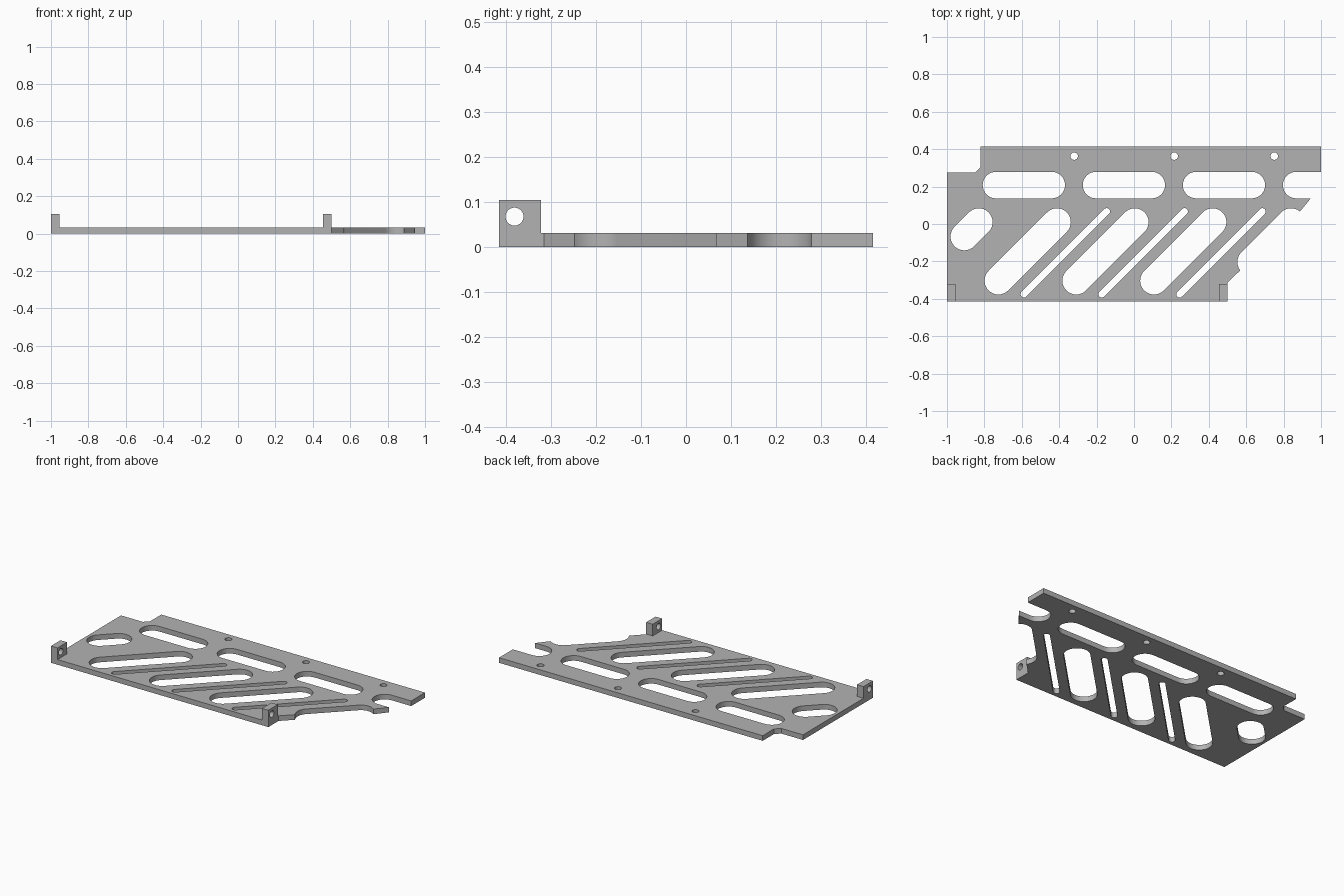
import bpy
import bmesh
from math import radians, pi, cos, sin, atan2
from mathutils import Matrix

cube = bpy.data.objects.get("Cube")
if cube:
    bpy.data.objects.remove(cube)

THICK = 0.032
HALF_Y = 0.415
R = 0.074      # wide slot radius
PITCH = 0.416  # spacing of diagonal slots
STEP = 0.535   # spacing of back row slots and screw holes

grey = bpy.data.materials.new("plain grey")
grey.use_nodes = True
grey.diffuse_color = (0.45, 0.45, 0.45, 1)
bsdf = next(n for n in grey.node_tree.nodes if n.type == 'BSDF_PRINCIPLED')
bsdf.inputs["Base Color"].default_value = grey.diffuse_color


def arc(cx, cy, r, start, end, steps=16):
    """Points on an arc, angles in degrees."""
    angles = [radians(start + (end - start) * i / steps) for i in range(steps + 1)]
    return [(cx + r * cos(a), cy + r * sin(a)) for a in angles]


def slot(ax, ay, bx, by, r):
    """Closed outline of a round-ended slot between two centres."""
    d = atan2(by - ay, bx - ax) * 180 / pi
    return arc(bx, by, r, d - 90, d + 90) + arc(ax, ay, r, d + 90, d + 270)


def circle(cx, cy, r):
    return arc(cx, cy, r, 0, 345, 23)


def cut_sheet(name, loops, thickness, matrix):
    """Extrude an outline with holes into a solid sheet, base at local z = 0."""
    curve = bpy.data.curves.new(name + " profile", 'CURVE')
    curve.dimensions = '2D'
    curve.fill_mode = 'BOTH'
    curve.extrude = thickness / 2
    for loop in loops:
        spline = curve.splines.new('POLY')
        spline.points.add(len(loop) - 1)
        for point, (x, y) in zip(spline.points, loop):
            point.co = (x, y, 0, 1)
        spline.use_cyclic_u = True
    temp = bpy.data.objects.new(name + " profile", curve)
    bpy.context.collection.objects.link(temp)
    graph = bpy.context.evaluated_depsgraph_get()
    mesh = bpy.data.meshes.new_from_object(temp.evaluated_get(graph))
    bpy.data.objects.remove(temp)
    bpy.data.curves.remove(curve)

    bm = bmesh.new()
    bm.from_mesh(mesh)
    bmesh.ops.remove_doubles(bm, verts=bm.verts, dist=0.0002)
    bmesh.ops.translate(bm, verts=bm.verts, vec=(0, 0, thickness / 2))
    bmesh.ops.transform(bm, verts=bm.verts, matrix=matrix)
    bmesh.ops.recalc_face_normals(bm, faces=bm.faces)
    bm.to_mesh(mesh)
    bm.free()

    mesh.name = name
    mesh.materials.clear()
    mesh.materials.append(grey)
    obj = bpy.data.objects.new(name, mesh)
    bpy.context.collection.objects.link(obj)
    bpy.ops.object.select_all(action='DESELECT')
    obj.select_set(True)
    bpy.context.view_layer.objects.active = obj
    bpy.ops.object.shade_smooth_by_angle(angle=radians(30))
    return obj


# Plate outline, with partial slots opening on the slanted right edge
outline = [(-1, -HALF_Y), (0.5, -HALF_Y), (0.5, -0.315)]
outline += arc(0.627, -0.203, R, 217, 135)
outline += arc(0.84, 0.01, R, 135, 50)
outline += [(0.945, 0.137)]
outline += arc(0.867, 0.208, 0.071, 270, 90)
outline += [(1, 0.279), (1, HALF_Y), (-0.82, HALF_Y), (-0.82, 0.305),
            (-0.85, 0.275), (-1, 0.275)]

# Openings: short left slot, then three repeats of each kind
openings = [slot(-0.907, -0.067, -0.83, 0.01, R)]
for i in range(3):
    d, s = i * PITCH, i * STEP
    openings.append(slot(-0.725 + d, -0.303, -0.412 + d, 0.01, R))
    openings.append(slot(-0.588 + d, -0.375, -0.146 + d, 0.067, 0.018))
    openings.append(slot(-0.738 + s, 0.208, -0.44 + s, 0.208, 0.071))
    openings.append(circle(-0.32 + s, 0.363, 0.02))
cut_sheet("slotted_plate", [outline] + openings, THICK, Matrix())

# Upright mounting tabs with cross holes at the front corners
tab = [(-HALF_Y, THICK), (-0.322, THICK), (-0.322, 0.105), (-HALF_Y, 0.105)]
hole = circle(-0.381, 0.068, 0.02)
for name, x in (("right_tab", -1), ("left_tab", 0.455)):
    upright = Matrix(((0, 0, 1, x), (1, 0, 0, 0), (0, 1, 0, 0), (0, 0, 0, 1)))
    cut_sheet(name, [tab, hole], 0.045, upright)
